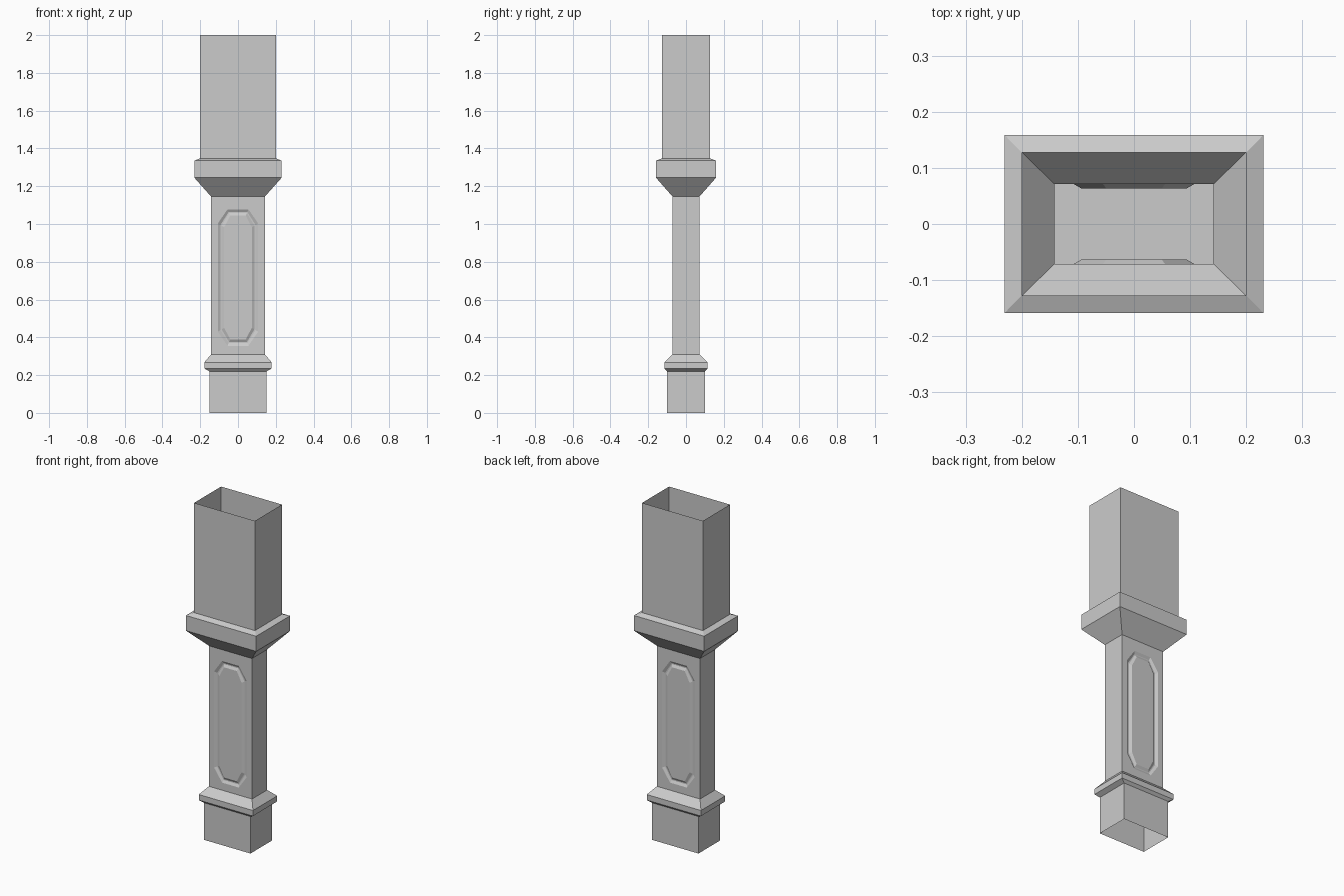
import bpy, bmesh

if "Cube" in bpy.data.objects:
    bpy.data.objects.remove(bpy.data.objects["Cube"])

SX, SY, Z0, Z1 = 0.142, 0.071, 0.31, 1.145   # shaft half-sizes and height range


def make_object(name, bm):
    bmesh.ops.remove_doubles(bm, verts=bm.verts, dist=1e-5)
    mesh = bpy.data.meshes.new(name)
    bm.to_mesh(mesh)
    bm.free()
    obj = bpy.data.objects.new(name, mesh)
    bpy.context.collection.objects.link(obj)
    return obj


def corners(hx, hy, z):
    return [(-hx, -hy, z), (hx, -hy, z), (hx, hy, z), (-hx, hy, z)]


def tube(name, levels, sides=(0, 1, 2, 3), cap_top=False):
    """Open rectangular shell through (half x, half y, z) levels."""
    bm = bmesh.new()
    rings = [[bm.verts.new(c) for c in corners(*lv)] for lv in levels]
    for a, b in zip(rings, rings[1:]):
        for i in sides:
            j = (i + 1) % 4
            bm.faces.new((a[i], a[j], b[j], b[i]))
    if cap_top:
        bm.faces.new(rings[-1])
    return make_object(name, bm)


def octagon(inset, depth):
    """Chamfered panel outline on the front wall, from the lower left."""
    x, zl, zh = 0.107 - inset, 0.355 + inset, 1.078 - inset
    cx, cz = 0.055 - inset * 0.4, 0.075 - inset * 0.4
    pts = [(-x, zl + cz), (-cx, zl), (cx, zl), (x, zl + cz),
           (x, zh - cz), (cx, zh), (-cx, zh), (-x, zh - cz)]
    return [(px, -SY + depth, pz) for px, pz in pts]


def panel(name, back=False):
    """Wide shaft wall with an octagonal groove."""
    bm = bmesh.new()
    rect = [bm.verts.new((x, -SY, z)) for x, z in
            ((-SX, Z0), (SX, Z0), (SX, Z1), (-SX, Z1))]
    profile = [(0, 0), (0.014, 0.008), (0.020, 0.008), (0.034, 0)]
    rings = [[bm.verts.new(p) for p in octagon(*s)] for s in profile]
    outer = rings[0]
    # flat surround
    for k in range(4):
        a, b = outer[2 * k], outer[2 * k + 1]
        bm.faces.new((rect[k], b, a))
        bm.faces.new((rect[k], rect[(k + 1) % 4], outer[(2 * k + 2) % 8], b))
    # groove and centre field
    for a, b in zip(rings, rings[1:]):
        for i in range(8):
            j = (i + 1) % 8
            bm.faces.new((a[i], a[j], b[j], b[i]))
    bm.faces.new(rings[-1])
    if back:
        for v in bm.verts:
            v.co.x, v.co.y = -v.co.x, -v.co.y
    return make_object(name, bm)


# foot block, open underneath
tube("foot_block", [(0.152, 0.10, 0), (0.152, 0.10, 0.22)], cap_top=True)
# lower moulding
tube("lower_collar", [(0.152, 0.10, 0.22), (0.178, 0.114, 0.235),
                      (0.178, 0.114, 0.268), (SX, SY, Z0)])
# shaft: plain narrow sides, grooved wide sides
tube("shaft_sides", [(SX, SY, Z0), (SX, SY, Z1)], sides=(1, 3))
panel("shaft_front_panel")
panel("shaft_back_panel", back=True)
# flared upper moulding
tube("upper_collar", [(SX, SY, Z1), (0.231, 0.159, 1.245),
                      (0.231, 0.159, 1.335), (0.20, 0.127, 1.348)])
# upper block, open on top
tube("upper_block", [(0.20, 0.127, 1.348), (0.20, 0.127, 2.0)])
